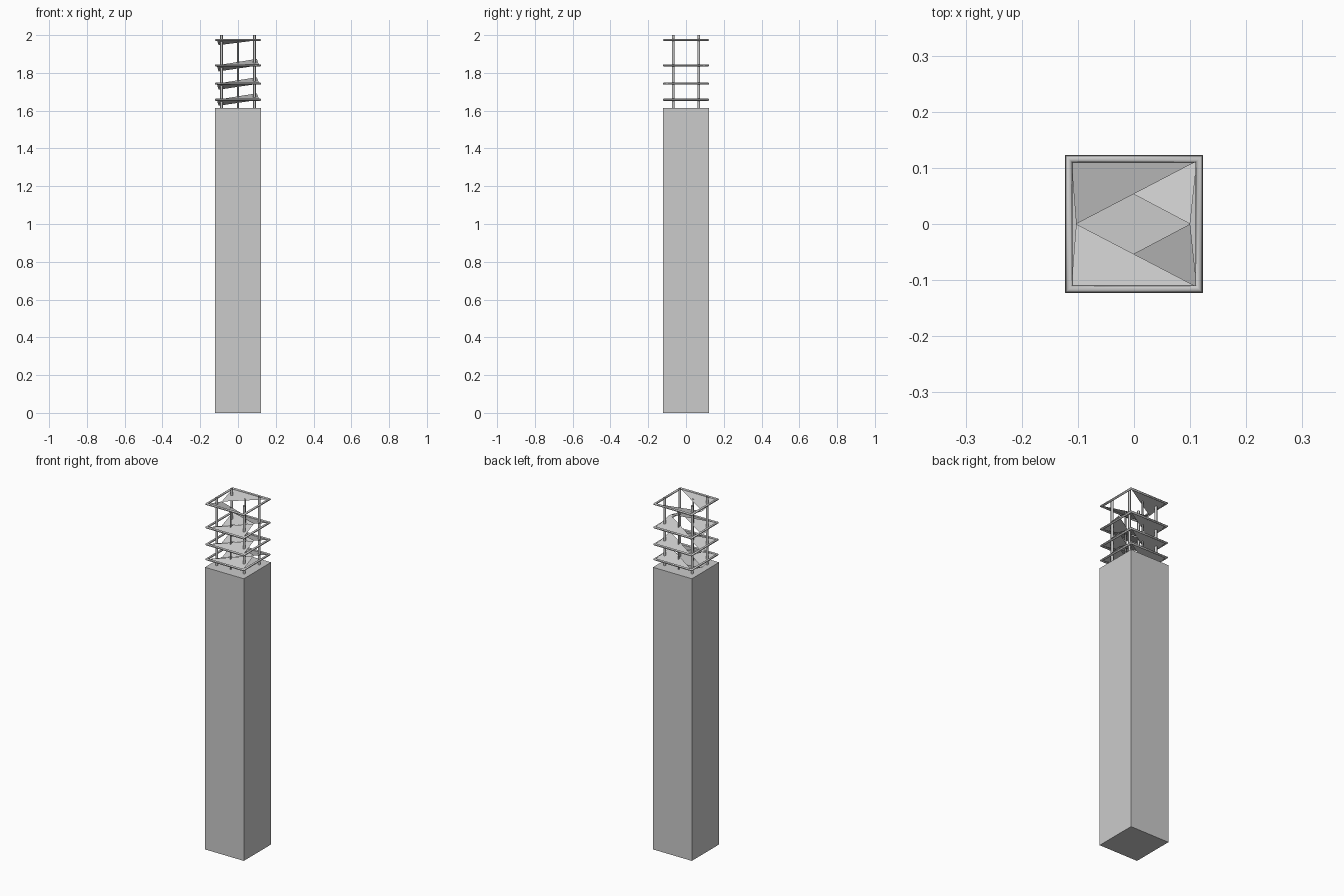
import bpy, bmesh, math

old = bpy.data.objects.get("Cube")
if old:
    bpy.data.objects.remove(old, do_unlink=True)

grey = bpy.data.materials.new("plain_grey")
grey.use_nodes = True
colour = (0.6, 0.6, 0.6, 1)
grey.diffuse_color = colour
grey.node_tree.nodes["Principled BSDF"].inputs["Base Color"].default_value = colour

CORNERS = [(-1, -1), (1, -1), (1, 1), (-1, 1)]


def finish(name, bm, smooth=False):
    mesh = bpy.data.meshes.new(name)
    bm.to_mesh(mesh)
    bm.free()
    mesh.materials.append(grey)
    ob = bpy.data.objects.new(name, mesh)
    bpy.context.collection.objects.link(ob)
    if smooth:
        bpy.ops.object.select_all(action='DESELECT')
        ob.select_set(True)
        bpy.context.view_layer.objects.active = ob
        bpy.ops.object.shade_smooth_by_angle(angle=math.radians(50))
    return ob


def rim(name, z, reach=0.116, radius=0.006, sides=10):
    """Square frame of round tube with mitred corners."""
    bm = bmesh.new()
    rings = []
    for sx, sy in CORNERS:
        ring = []
        for j in range(sides):
            a = math.tau * j / sides
            r = reach + radius * math.cos(a)
            ring.append(bm.verts.new((sx * r, sy * r, z + radius * math.sin(a))))
        rings.append(ring)
    for i in range(4):
        a, b = rings[i], rings[(i + 1) % 4]
        for j in range(sides):
            k = (j + 1) % sides
            bm.faces.new((a[j], b[j], b[k], a[k]))
    finish(name, bm, True)


def sails(name, z, tip_x, tip_z, half=0.112):
    """Two triangular sheets from the front and back rails to a shared tip."""
    bm = bmesh.new()
    tip = bm.verts.new((tip_x, 0, tip_z))
    a, b, c, d = [bm.verts.new((sx * half, sy * half, z)) for sx, sy in CORNERS]
    bm.faces.new((a, b, tip))
    bm.faces.new((c, d, tip))
    finish(name, bm)


def post(name, x, y, radius, top):
    """Slim open tube standing on the column."""
    bm = bmesh.new()
    bmesh.ops.create_cone(bm, cap_ends=False, segments=8, radius1=radius,
                          radius2=radius, depth=top - BASE)
    bmesh.ops.translate(bm, verts=bm.verts, vec=(x, y, (top + BASE) / 2))
    finish(name, bm, True)


# Column
BASE = 1.613
bm = bmesh.new()
bmesh.ops.create_cube(bm, size=1)
bmesh.ops.scale(bm, verts=bm.verts, vec=(0.246, 0.246, BASE))
bmesh.ops.translate(bm, verts=bm.verts, vec=(0, 0, BASE / 2))
finish("column", bm)

# Lower tiers carry a raised and a lowered pair of sails
for i, z in enumerate((1.658, 1.743, 1.84)):
    rim(f"tier_rim_{i + 1}", z)
    sails(f"low_sails_{i + 1}", z, -0.103, z - 0.032)
    sails(f"high_sails_{i + 1}", z, 0.1, z + 0.034)

# Top tier has only the lowered pair
rim("top_rim", 1.974)
sails("top_sails", 1.974, -0.103, 1.947)

# Posts
for sx, sy in CORNERS:
    side = "left" if sx > 0 else "right"
    end = "back" if sy > 0 else "front"
    post(f"{end}_{side}_post", 0.087 * sx, 0.068 * sy, 0.007, 2.0)
for sy, end in ((-1, "front"), (1, "back")):
    post(f"{end}_middle_post", 0, 0.067 * sy, 0.004, 1.965)
